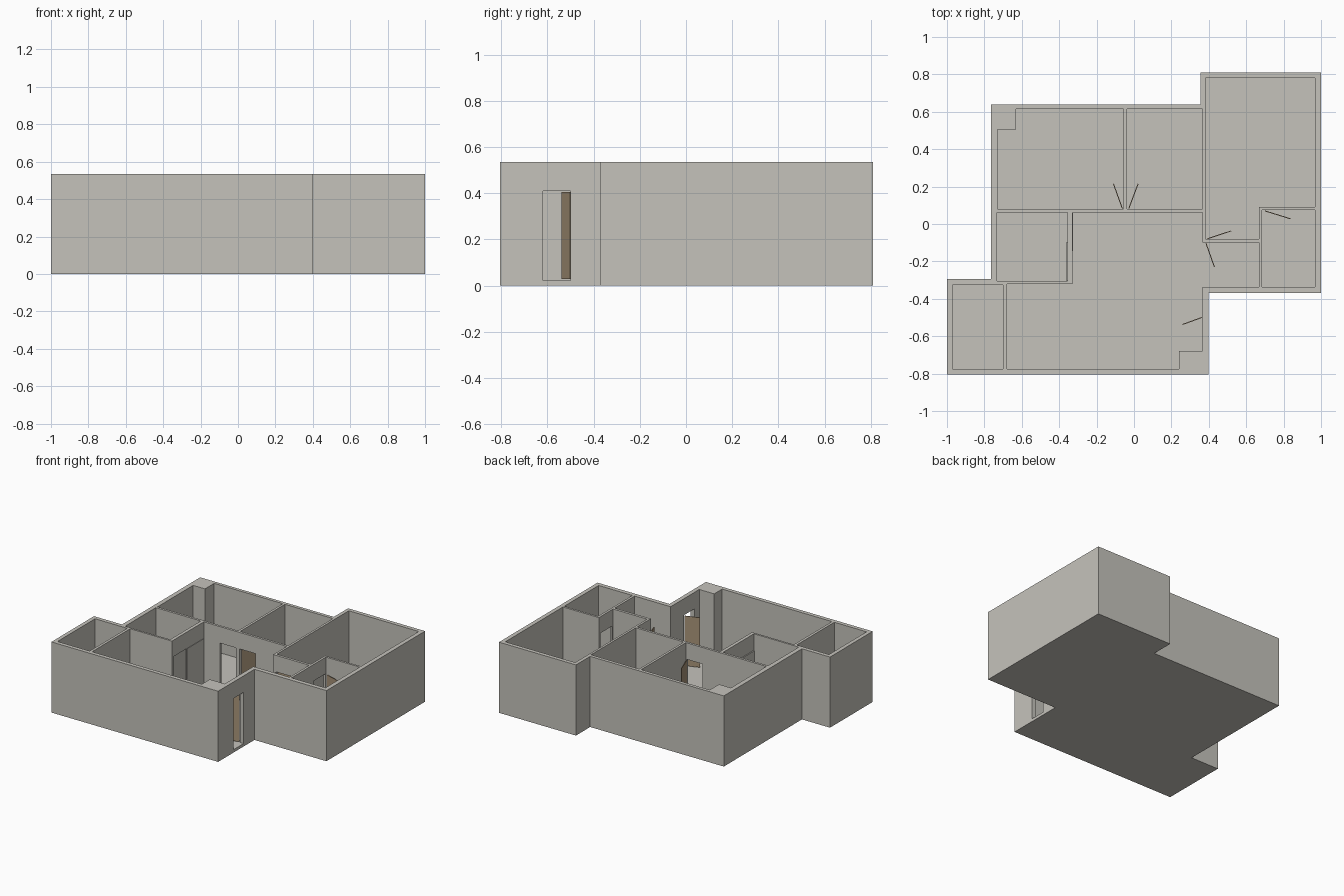
import bpy, bmesh, math
from mathutils import Matrix, Vector

if "Cube" in bpy.data.objects:
    bpy.data.objects.remove(bpy.data.objects["Cube"])

HEIGHT, FLOOR, HEAD = 0.535, 0.022, 0.41


def material(name, rgb):
    m = bpy.data.materials.new(name)
    m.diffuse_color = (*rgb, 1)
    m.use_nodes = True
    m.node_tree.nodes["Principled BSDF"].inputs["Base Color"].default_value = m.diffuse_color
    return m


WALL = material("wall_grey", (0.56, 0.545, 0.50))
WOOD = material("door_wood", (0.39, 0.295, 0.19))


def prism(name, outline, z0, z1, mat=WALL):
    """Extrude a floor-plan outline from z0 to z1."""
    bm = bmesh.new()
    face = bm.faces.new([bm.verts.new((x, y, z0)) for x, y in outline])
    ext = bmesh.ops.extrude_face_region(bm, geom=[face])
    bmesh.ops.translate(bm, vec=(0, 0, z1 - z0),
                        verts=[v for v in ext["geom"] if isinstance(v, bmesh.types.BMVert)])
    bmesh.ops.recalc_face_normals(bm, faces=bm.faces)
    mesh = bpy.data.meshes.new(name)
    bm.to_mesh(mesh)
    bm.free()
    ob = bpy.data.objects.new(name, mesh)
    mesh.materials.append(mat)
    bpy.context.collection.objects.link(ob)
    return ob


def rect(x0, y0, x1, y1):
    return [(x0, y0), (x1, y0), (x1, y1), (x0, y1)]


# Solid block with the house outline
house = prism("walls_and_floor", [
    (-1, -0.805), (0.397, -0.805), (0.397, -0.37), (1, -0.37), (1, 0.81),
    (0.355, 0.81), (0.355, 0.64), (-0.765, 0.64), (-0.765, -0.295), (-1, -0.295)], 0, HEIGHT)

# Room interiors, open at the top
rooms = [
    [(-0.73, 0.08), (-0.055, 0.08), (-0.055, 0.615), (-0.63, 0.615),
     (-0.63, 0.505), (-0.73, 0.505)],
    rect(-0.037, 0.08, 0.365, 0.615),
    [(0.382, -0.08), (0.667, -0.08), (0.667, 0.09), (0.968, 0.09),
     (0.968, 0.78), (0.382, 0.78)],
    rect(0.685, -0.337, 0.968, 0.074),
    [(-0.33, 0.062), (0.365, 0.062), (0.365, -0.1), (0.667, -0.1), (0.667, -0.337),
     (0.365, -0.337), (0.365, -0.68), (0.24, -0.68), (0.24, -0.775), (-0.68, -0.775),
     (-0.68, -0.32), (-0.33, -0.32)],
    rect(-0.732, -0.305, -0.355, 0.062),
    rect(-0.97, -0.775, -0.70, -0.325),
]

# Doorways: two bedrooms, large room, corridor, corner room, entrance, sliding door
doorways = [
    rect(-0.195, 0.05, -0.06, 0.09), rect(-0.032, 0.05, 0.105, 0.09),
    rect(0.355, -0.075, 0.392, 0.055), rect(0.39, -0.11, 0.525, -0.07),
    rect(0.657, -0.07, 0.695, 0.07), rect(0.355, -0.62, 0.41, -0.5),
    rect(-0.365, -0.303, -0.32, 0.06),
]

cutters = [prism("room_cutter", r, FLOOR, HEIGHT + 0.1) for r in rooms]
cutters += [prism("doorway_cutter", d, FLOOR, HEAD) for d in doorways]
bpy.context.view_layer.objects.active = house
for c in cutters:
    c.hide_render = True
    mod = house.modifiers.new("cut", "BOOLEAN")
    mod.operation, mod.solver, mod.object = "DIFFERENCE", "EXACT", c
    bpy.ops.object.modifier_apply(modifier=mod.name)
    bpy.data.objects.remove(c)


def door(name, hinge, tip):
    """Thin door leaf standing between two plan points."""
    a, b = Vector(hinge), Vector(tip)
    d = (b - a).normalized()
    n = Vector((-d.y, d.x)) * 0.0025
    prism(name, [a - n, b - n, b + n, a + n], FLOOR + 0.006, HEAD - 0.005, WOOD)


# Hinged doors, all standing ajar
door("left_bedroom_door", (-0.062, 0.082), (-0.11, 0.215))
door("right_bedroom_door", (-0.028, 0.082), (0.022, 0.215))
door("large_room_door", (0.393, -0.079), (0.52, -0.037))
door("corridor_door", (0.385, -0.103), (0.43, -0.23))
door("corner_room_door", (0.70, 0.07), (0.836, 0.028))
door("entrance_door", (0.362, -0.5), (0.26, -0.537))

# Overlapping sliding panels
prism("sliding_panel_hall", rect(-0.335, -0.145, -0.327, 0.06), FLOOR, HEAD)
prism("sliding_panel_room", rect(-0.363, -0.303, -0.354, -0.1), FLOOR, HEAD)
